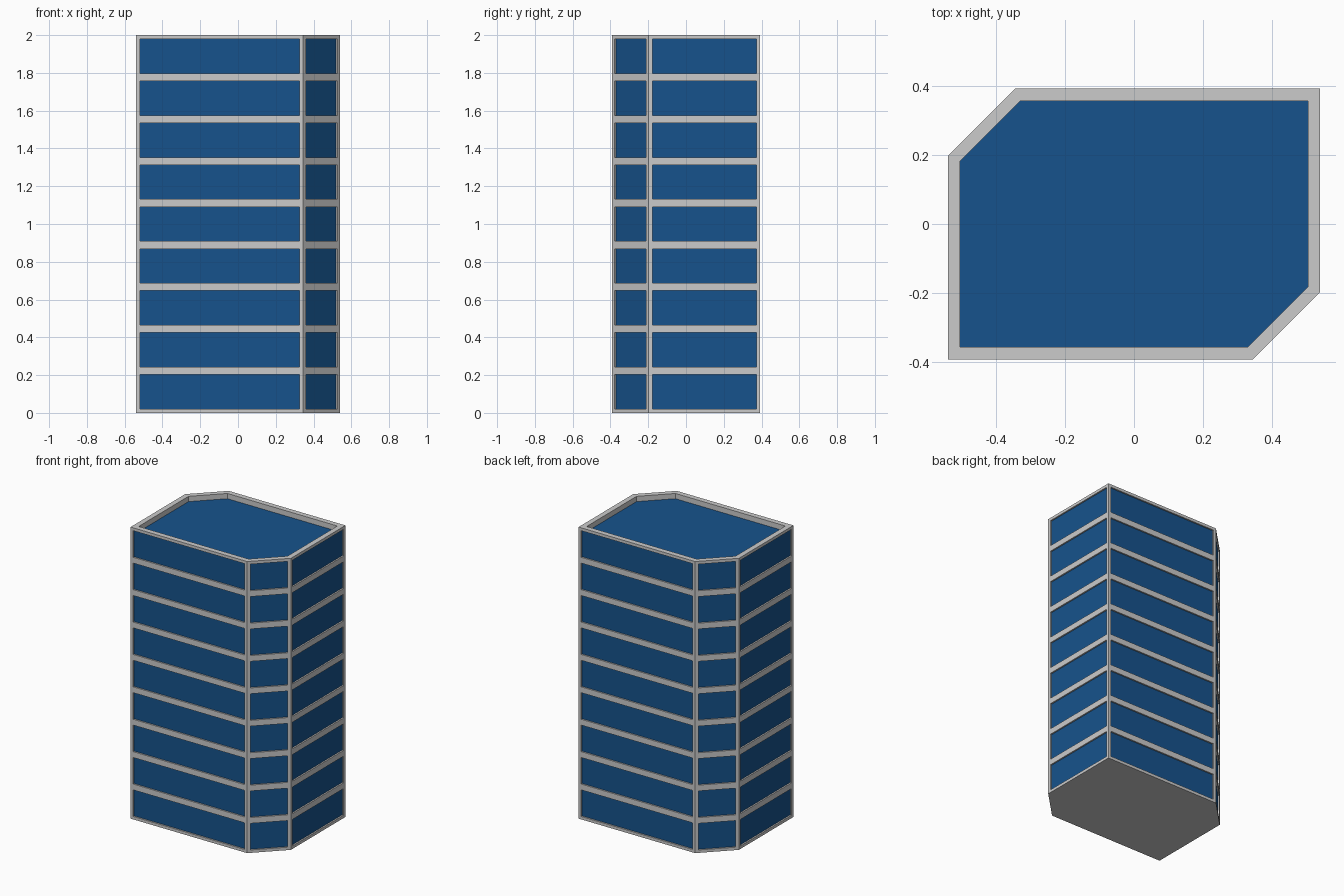
import bpy, bmesh

if "Cube" in bpy.data.objects:
    bpy.data.objects.remove(bpy.data.objects["Cube"])

H, FLOORS = 2.0, 9
# Footprint with two opposite chamfered corners (counter-clockwise)
plan = [(-0.54, -0.393), (0.345, -0.393), (0.54, -0.198),
        (0.54, 0.393), (-0.345, 0.393), (-0.54, 0.198)]


def material(name, rgb):
    m = bpy.data.materials.new(name)
    m.diffuse_color = (*rgb, 1)
    m.use_nodes = True
    m.node_tree.nodes["Principled BSDF"].inputs["Base Color"].default_value = m.diffuse_color
    return m


def recess(bm, faces, margin, depth):
    """Inset each face, push it straight in and make it glass."""
    bmesh.ops.inset_individual(bm, faces=faces, thickness=margin, use_even_offset=True)
    bmesh.ops.inset_individual(bm, faces=faces, thickness=0, depth=-depth)
    for f in faces:
        f.material_index = 1


bm = bmesh.new()
rings = [[bm.verts.new((x, y, H * i / FLOORS)) for x, y in plan]
         for i in range(FLOORS + 1)]

# Wall panels, one per side and storey
n = len(plan)
walls = [bm.faces.new((a[j], a[(j + 1) % n], b[(j + 1) % n], b[j]))
         for a, b in zip(rings, rings[1:]) for j in range(n)]
# Underside and roof
bm.faces.new(rings[0][::-1])
roof = bm.faces.new(rings[-1])
bm.normal_update()

# Recessed windows, and roof sunk behind its parapet
recess(bm, walls, 0.02, 0.01)
recess(bm, [roof], 0.036, 0.036)

mesh = bpy.data.meshes.new("tower_block")
bm.to_mesh(mesh)
bm.free()
mesh.materials.append(material("frame_grey", (0.8, 0.8, 0.8)))
mesh.materials.append(material("glass_blue", (0.008, 0.086, 0.264)))
tower = bpy.data.objects.new("tower_block", mesh)
bpy.context.collection.objects.link(tower)
